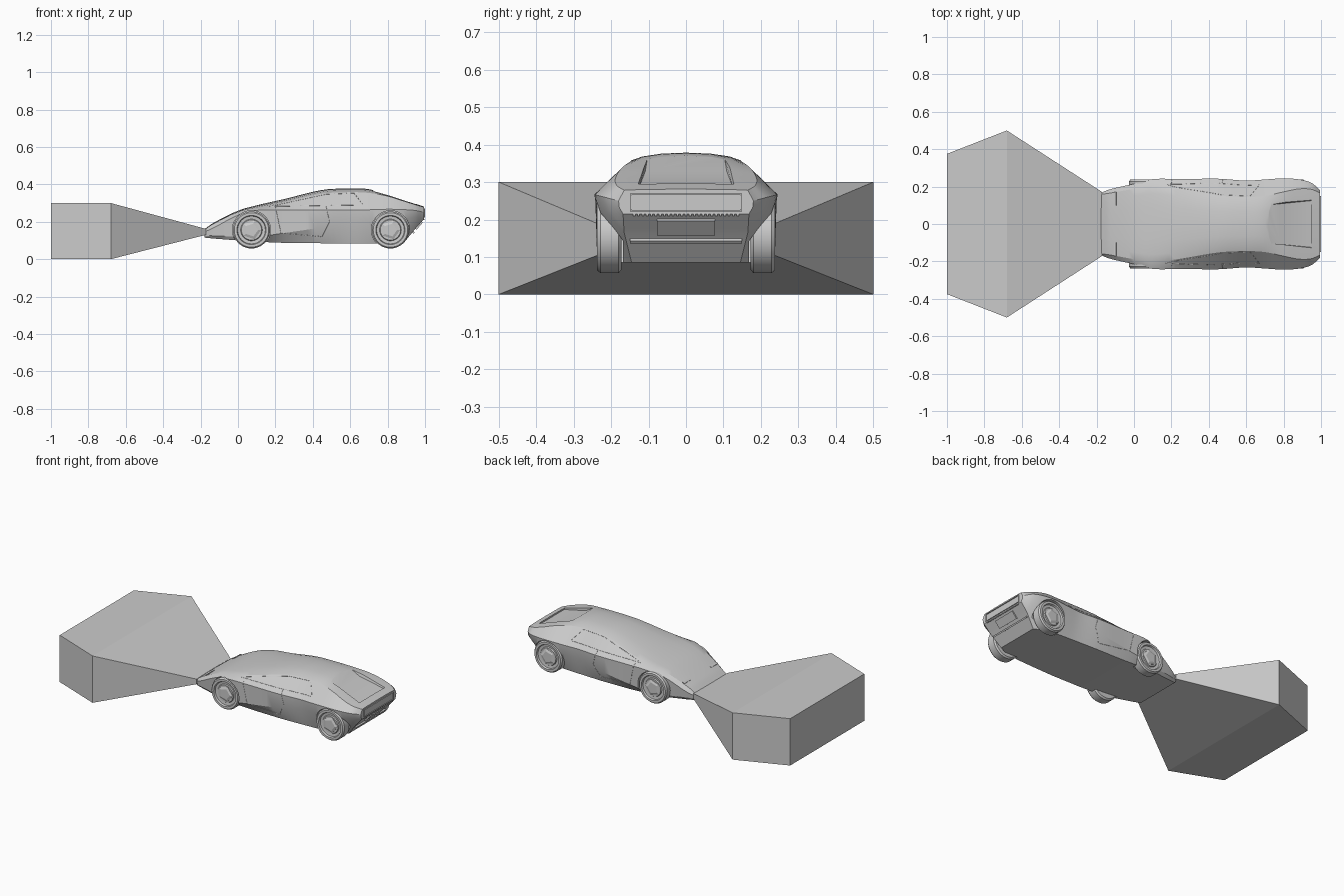
import bpy, bmesh, math
from mathutils import Vector
from mathutils.bvhtree import BVHTree

if "Cube" in bpy.data.objects:
    bpy.data.objects.remove(bpy.data.objects["Cube"])


def make(name, bm, angle=None):
    bmesh.ops.recalc_face_normals(bm, faces=bm.faces[:])
    me = bpy.data.meshes.new(name)
    bm.to_mesh(me)
    bm.free()
    ob = bpy.data.objects.new(name, me)
    bpy.context.collection.objects.link(ob)
    if angle:
        smooth(ob, angle)
    return ob


def smooth(ob, angle):
    bpy.ops.object.select_all(action='DESELECT')
    ob.select_set(True)
    bpy.context.view_layer.objects.active = ob
    bpy.ops.object.shade_smooth_by_angle(angle=math.radians(angle))


def loft(name, rings, cap=True, closed=False, angle=None):
    bm = bmesh.new()
    rows = [[bm.verts.new(p) for p in r] for r in rings]
    n = len(rows[0])
    pairs = list(zip(rows, rows[1:])) + ([(rows[-1], rows[0])] if closed else [])
    for a, b in pairs:
        for i in range(n):
            j = (i + 1) % n
            bm.faces.new((a[i], a[j], b[j], b[i]))
    if cap:
        bm.faces.new(rows[0])
        bm.faces.new(rows[-1])
    return make(name, bm, angle)


def box(name, loc, size, tilt=0):
    bm = bmesh.new()
    bmesh.ops.create_cube(bm, size=1)
    for v in bm.verts:
        v.co = Vector(v.co[i] * size[i] for i in range(3))
    ob = make(name, bm)
    ob.location = loc
    ob.rotation_euler.y = tilt
    return ob


def cut(ob, cutter):
    m = ob.modifiers.new("cut", 'BOOLEAN')
    m.operation = 'DIFFERENCE'
    m.solver = 'EXACT'
    m.object = cutter
    bpy.context.view_layer.update()
    dg = bpy.context.evaluated_depsgraph_get()
    ob.data = bpy.data.meshes.new_from_object(ob.evaluated_get(dg))
    ob.modifiers.clear()
    bpy.data.objects.remove(cutter)


def circle(x, y, z, r, n):
    return [(x + r * math.cos(math.tau * i / n), y, z + r * math.sin(math.tau * i / n))
            for i in range(n)]


# Body stations: x, floor z/y, sill z/y, belt z/y, roof edge z/y, crown z
S = [(-.18, .115, .155, .125, .162, .145, .165, .157, .158, .16),
     (-.13, .11, .165, .125, .18, .168, .185, .19, .165, .195),
     (0, .1, .19, .12, .205, .235, .215, .252, .188, .259),
     (.1, .093, .2, .12, .235, .261, .24, .278, .203, .288),
     (.25, .087, .2, .14, .237, .262, .24, .305, .185, .322),
     (.45, .085, .2, .17, .238, .262, .242, .35, .152, .370),
     (.6, .085, .195, .195, .226, .262, .232, .358, .145, .378),
     (.7, .085, .19, .205, .232, .264, .238, .354, .15, .374),
     (.8, .085, .185, .212, .24, .267, .244, .337, .172, .345),
     (.885, .085, .145, .215, .23, .265, .238, .311, .188, .317),
     (.95, .165, .165, .225, .21, .26, .219, .291, .185, .296),
     (.995, .215, .168, .232, .178, .25, .18, .278, .165, .281)]


def slope(i, k):
    a, b = S[max(i - 1, 0)], S[min(i + 1, len(S) - 1)]
    return (b[k] - a[k]) / (b[0] - a[0])


def station(i, t):
    a, b = S[i], S[i + 1]
    h = b[0] - a[0]
    out = [a[0] + h * t]
    for k in range(1, 10):
        if k < 3:  # floor stays straight
            out.append(a[k] + (b[k] - a[k]) * t)
            continue
        out.append((2*t**3 - 3*t*t + 1) * a[k] + (t**3 - 2*t*t + t) * h * slope(i, k)
                   + (3*t*t - 2*t**3) * b[k] + (t**3 - t*t) * h * slope(i + 1, k))
    return out


def ring(s):
    x, zb, yb, zc, yc, zm, ym, zr, yr, zt = s
    half = [(yb, zb), (yc, zc), (ym, zm), (yr, zr),
            (yr * .8, zr + .5 * (zt - zr)), (yr * .45, zr + .87 * (zt - zr))]
    pts = [(0, zb)] + half + [(0, zt)] + [(-y, z) for y, z in reversed(half)]
    return [(x, y, z) for y, z in pts]


stations = [station(i, t / 5) for i in range(len(S) - 1) for t in range(5)] + [S[-1]]
body = loft("car_body", [ring(s) for s in stations])

# Wheel arches
WHEELS = [(x, s) for x in (.072, .815) for s in (-1, 1)]
for x, s in WHEELS:
    cut(body, loft("arch_cutter", [circle(x, s * y, .157, .102, 48) for y in (.168, .3)]))

# Shallow sunken rear window and engine deck with leaning side walls
deck = [(.70, .40), (.70, .376), (.715, .372), (.785, .329), (.95, .286), (.95, .40)]
cut(body, loft("deck_cutter", [[(x, s * (.1 + (x - .7) * .1 + (.04 if z > .39 else 0)), z)
                                for x, z in deck] for s in (-1, 1)]))
smooth(body, 24)

# Wheels: turned tyre and rim profile, plus five-sided hub
PROFILE = [(.09, .172), (.099, .18), (.099, .228), (.092, .237), (.078, .237),
           (.074, .226), (.058, .224), (.054, .23), (.03, .23), (.03, .172)]
for x, s in WHEELS:
    end = "front" if x < .5 else "rear"
    side = "right" if s < 0 else "left"
    loft(f"{end}_{side}_wheel", [circle(x, s * y, .156, r, 48) for r, y in PROFILE],
         cap=False, closed=True, angle=35)
    loft(f"{end}_{side}_hub", [circle(x, s * y, .156, r, 5)
                               for r, y in ((.052, .222), (.052, .232), (.036, .238))])

# Door and window seams laid on the body surface
bm = bmesh.new()
bm.from_mesh(body.data)
tree = BVHTree.FromBMesh(bm)
bm.free()


def seam(name, pts, side):
    cu = bpy.data.curves.new(name, 'CURVE')
    cu.dimensions = '3D'
    cu.bevel_depth = .001
    path = []
    for (x0, z0), (x1, z1) in zip(pts, pts[1:]):
        for i in range(13):
            t = i / 12
            hit = tree.ray_cast(Vector((x0 + (x1 - x0) * t, side, z0 + (z1 - z0) * t)),
                                Vector((0, -side, 0)))[0]
            if hit:
                path.append(hit)
    sp = cu.splines.new('POLY')
    sp.points.add(len(path) - 1)
    for p, co in zip(sp.points, path):
        p.co = (*co, 1)
    bpy.context.collection.objects.link(bpy.data.objects.new(name, cu))


for s, side in ((-1, "right"), (1, "left")):
    seam(f"{side}_window_seam", [(.17, .282), (.47, .347), (.62, .353), (.67, .29), (.17, .282)], s)
    seam(f"{side}_door_seam", [(.2, .28), (.23, .14), (.45, .12), (.49, .2), (.47, .285)], s)
    # Headlight covers on the bonnet
    box(f"{side}_headlight_slot", (-.1, s * .135, .207), (.014, .07, .008), -.45)

# Tail: light panel frame, grille strip, number plate, bumper lip
for z in (.224, .268):
    box("tail_light_frame_bar", (.995, 0, z), (.01, .3, .004))
for s in (-1, 1):
    box("tail_light_frame_end", (.995, s * .148, .246), (.01, .004, .046))
box("tail_light_panel", (.994, 0, .246), (.006, .29, .036))
for i in range(25):
    box("tail_grille_slat", (.992, (i - 12) * .0115, .213), (.012, .006, .006))
TILT = math.atan2(.11, .125)
box("plate_panel", (.966, 0, .181), (.014, .154, .052), TILT)
box("rear_bumper_lip", (.934, 0, .146), (.02, .3, .01), TILT)

# Faceted block spreading ahead of the nose
loft("front_beam", [[(x, -y, a), (x, y, a), (x, y, b), (x, -y, b)] for x, y, a, b in
                    ((-1, .375, 0, .3), (-.68, .5, 0, .3), (-.172, .172, .13, .162))])
